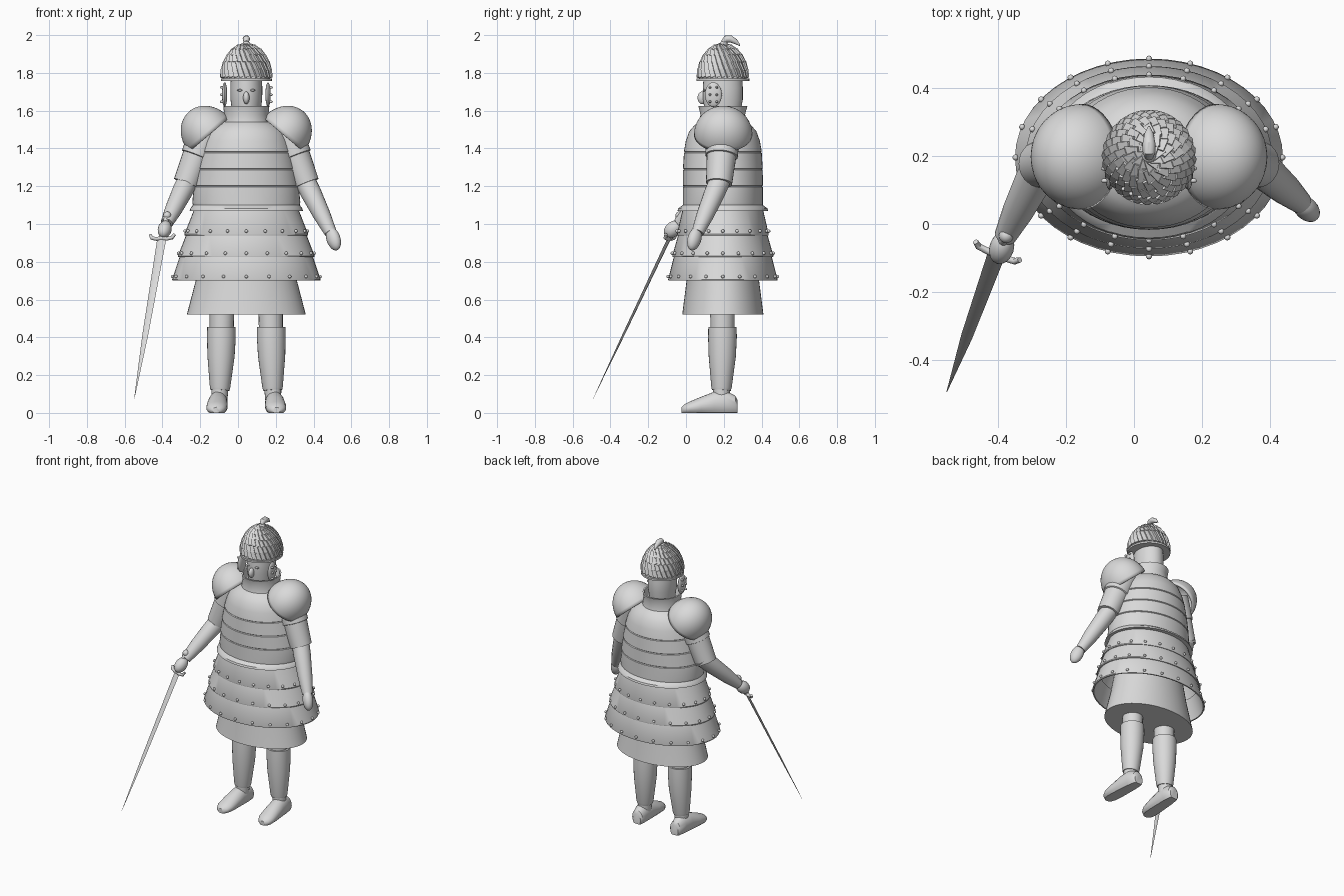
import bpy, bmesh, math
from mathutils import Vector, Matrix

if "Cube" in bpy.data.objects:
    bpy.data.objects.remove(bpy.data.objects["Cube"])

CX, CY = 0.044, 0.195          # body axis
GREY = bpy.data.materials.new("iron_grey")
GREY.diffuse_color = (0.7, 0.7, 0.7, 1)
GREY.use_nodes = True
GREY.node_tree.nodes["Principled BSDF"].inputs["Base Color"].default_value = GREY.diffuse_color
Z = Vector((0, 0, 1))


def finish(name, bm, angle=35):
    bmesh.ops.recalc_face_normals(bm, faces=bm.faces)
    mesh = bpy.data.meshes.new(name)
    bm.to_mesh(mesh)
    bm.free()
    mesh.materials.append(GREY)
    ob = bpy.data.objects.new(name, mesh)
    bpy.context.collection.objects.link(ob)
    bpy.ops.object.select_all(action='DESELECT')
    ob.select_set(True)
    bpy.context.view_layer.objects.active = ob
    bpy.ops.object.shade_smooth_by_angle(angle=math.radians(angle))
    return ob


def skin(name, rings, closed=False, caps=True):
    """Bridge equal-length rings of points; closed joins last ring to first."""
    bm = bmesh.new()
    vs = [[bm.verts.new(p) for p in r] for r in rings]
    n = len(vs[0])
    pairs = list(zip(vs, vs[1:])) + ([(vs[-1], vs[0])] if closed else [])
    for a, b in pairs:
        for i in range(n):
            j = (i + 1) % n
            bm.faces.new((a[i], a[j], b[j], b[i]))
    if caps and not closed:
        bm.faces.new(vs[0])
        bm.faces.new(vs[-1])
    return finish(name, bm)


def lathe(name, profile, seg=48, **kw):
    """Elliptical rings (z, rx, ry) around the body axis."""
    ang = [2 * math.pi * i / seg for i in range(seg)]
    return skin(name, [[(CX + rx * math.cos(a), CY + ry * math.sin(a), z) for a in ang]
                       for z, rx, ry in profile], **kw)


def tube(name, pts, radii, seg=20):
    """Round sweep along points."""
    pts = [Vector(p) for p in pts]
    rings = []
    for i, (p, r) in enumerate(zip(pts, radii)):
        d = pts[min(i + 1, len(pts) - 1)] - pts[max(i - 1, 0)]
        q = Z.rotation_difference(d)
        rings.append([p + q @ Vector((r * math.cos(t), r * math.sin(t), 0))
                      for t in (2 * math.pi * k / seg for k in range(seg))])
    return skin(name, rings)


def balls(name, mats, u=20, v=12):
    bm = bmesh.new()
    for m in mats:
        bmesh.ops.create_uvsphere(bm, u_segments=u, v_segments=v, radius=1, matrix=m)
    return finish(name, bm)


def ell(p, r, rot=None):
    return Matrix.Translation(p) @ (rot or Matrix()) @ Matrix.Diagonal((*r, 1))


def lerp(a, b, t):
    return Vector(a).lerp(Vector(b), t)


# Torso armour with rolled hem, shallow seams and standing collar
torso = [(1.07, .28, .22), (1.07, .30, .24), (1.083, .296, .236), (1.10, .283, .212),
         (1.115, .286, .212)]
for z, rx, ry in ((1.2, .278, .212), (1.29, .264, .211), (1.38, .245, .206)):
    torso += [(z - .004, rx, ry), (z, rx - .005, ry - .005), (z + .004, rx, ry)]
torso += [(1.44, .228, .196), (1.49, .205, .178), (1.525, .165, .148), (1.54, .125, .125),
          (1.58, .117, .118), (1.625, .122, .13), (1.625, .112, .12), (1.56, .10, .105)]
lathe("torso_armor", torso)

# Flared skirt of three overlapping bands with rows of studs
bands = [(1.08, .94, .275, .212, .328, .243), (.95, .825, .316, .234, .362, .268),
         (.835, .70, .35, .257, .393, .29)]
studs = []
for k, (zt, zb, ax, ay, bx, by) in enumerate(bands):
    t = .010
    lathe(f"skirt_band_{k + 1}", [(zt, ax, ay), (zb + .006, bx, by), (zb, bx - .002, by - .002),
                                  (zb, bx - t, by - t), (zt, ax - t, ay - t)], closed=True)
    f = .84
    sx, sy, sz = ax + (bx - ax) * f, ay + (by - ay) * f, zt + (zb - zt) * f
    for i in range(20):
        a = math.tau * i / 20 + math.pi / 2
        studs.append(ell((CX + (sx + .005) * math.cos(a), CY + (sy + .005) * math.sin(a), sz),
                         (.009, .009, .009)))
balls("skirt_studs", studs, 10, 6)

# Cloth underskirt
lathe("underskirt", [(.52, .315, .215), (.70, .268, .192), (.9, .23, .17)])

# Head, face and helmet
lathe("head", [(1.52, .07, .085), (1.6, .076, .095), (1.66, .084, .106), (1.72, .085, .106),
               (1.8, .08, .10)], seg=32)
balls("nose", [ell((CX, .085, 1.668), (.017, .024, .033))])
balls("eyes", [ell((CX + s * .034, .096, 1.708), (.014, .008, .006)) for s in (-1, 1)])
R, H, BASE = .126, .178, 1.757
dome = [(BASE, .07, .07), (BASE, .135, .14), (BASE + .012, .135, .14)]
dome += [(BASE + .012 + H * math.sin(p), R * math.cos(p), R * math.cos(p))
         for p in (math.radians(d) for d in range(0, 90, 11))]
lathe("helmet", dome)

# Overlapping scale plates in rows around the helmet
bm = bmesh.new()
for row, (deg, count) in enumerate(((10, 28), (23, 28), (37, 26), (51, 22), (65, 16), (78, 10))):
    p = math.radians(deg)
    for i in range(count):
        a = math.tau * (i + .5 * (row % 2)) / count
        rad = Vector((math.cos(a), math.sin(a), 0))
        n = (rad * math.cos(p) / R + Z * math.sin(p) / H).normalized()
        t = Z.cross(rad)
        u = n.cross(t)
        c = Vector((CX, CY, BASE + .012)) + rad * R * math.cos(p) + Z * H * math.sin(p) + n * .003
        w = math.tau * R * math.cos(p) / count * 1.1
        frame = Matrix((t, u, n)).transposed().to_4x4()
        twist = Matrix.Rotation(.38, 4, 'Y') @ Matrix.Rotation(-.1, 4, 'X') @ Matrix.Rotation(.3, 4, 'Z')
        bmesh.ops.create_cube(bm, size=1, matrix=Matrix.Translation(c) @ frame @ twist
                              @ Matrix.Diagonal((w, .046, .009, 1)))
finish("helmet_scales", bm)

# Knob and curled plume
balls("helmet_knob", [ell((CX, .2, 1.952), (.021, .021, .017))])
tube("plume", [(CX, .2, 1.945), (CX, .2, 1.966), (CX, .212, 1.979), (CX, .235, 1.98),
               (CX, .262, 1.966), (CX, .286, 1.945)], [.010, .014, .019, .019, .014, .003])

# Ear guards with studs
balls("ear_guards", [ell((CX + s * .115, .145, 1.685), (.014, .045, .065)) for s in (-1, 1)])
balls("ear_guard_studs", [ell((CX + s * .129, .145 + dy, 1.685 + dz), (.012, .007, .007))
                          for s in (-1, 1) for dz in (-.038, 0, .038) for dy in (-.018, .018)], 10, 6)

for s, side in ((-1, "right"), (1, "left")):
    # Shoulder dome: half ellipsoid with a thin rim
    bm = bmesh.new()
    bmesh.ops.create_uvsphere(bm, u_segments=40, v_segments=24, radius=1)
    bmesh.ops.delete(bm, geom=[v for v in bm.verts if v.co.z < -.01], context='VERTS')
    tilt = Matrix.Rotation(s * math.radians(40.2), 4, 'Y')
    bm.transform(ell((CX + s * .197, .197, 1.472), (.14, .155, .163), tilt))
    pad = finish(f"{side}_shoulder_guard", bm)
    mod = pad.modifiers.new("thickness", 'SOLIDIFY')
    mod.thickness = .012

    # Two-tier sleeve
    sh, el = (CX + s * .205, .2, 1.50), (CX + s * .318, .175, 1.215)
    tube(f"{side}_sleeve", [el, lerp(el, sh, .5), lerp(el, sh, .51), sh], [.069, .078, .086, .09], 28)

    # Leg, shin guard and foot
    tube(f"{side}_leg", [(CX + s * .143, .188, .06), (CX + s * .14, .188, .13),
                         (CX + s * .13, .193, .46), (CX + s * .128, .193, .6)], [.042, .045, .064, .066])
    tube(f"{side}_shin_guard", [(CX + s * .140, .187, .12), (CX + s * .139, .188, .135),
                                (CX + s * .134, .192, .30), (CX + s * .132, .193, .40),
                                (CX + s * .132, .193, .455)], [.05, .054, .072, .076, .075], 28)
    rings = []
    for y, w, h in ((.272, .03, .07), (.262, .04, .09), (.21, .049, .118), (.15, .052, .112),
                    (.08, .056, .085), (.02, .054, .06), (-.01, .04, .045), (-.024, .018, .03)):
        cx = CX + s * (.145 + (.27 - y) * .05)
        rings.append([(cx + w * math.cos(a), y, max(0, h * (.42 + .58 * math.sin(a))))
                      for a in (math.tau * k / 24 for k in range(24))])
    skin(f"{side}_foot", rings)

# Forearms: one hanging free, one reaching forward to the sword
def forearm(side, elbow, wrist):
    tube(f"{side}_forearm", [wrist, lerp(wrist, elbow, .35), lerp(wrist, elbow, .8),
                             lerp(wrist, elbow, 1.15)], [.033, .046, .055, .056])


forearm("left", (CX + .315, .175, 1.22), (.49, .062, .955))
d = Vector((.11, -.10, -.32)).to_track_quat('Z', 'X').to_matrix().to_4x4()
balls("left_hand", [ell((.505, .045, .922), (.04, .033, .066), d)])
forearm("right", (CX - .315, .175, 1.22), (-.377, -.035, 1.005))
d = Vector((-.03, -.10, -.09)).to_track_quat('Z', 'X').to_matrix().to_4x4()
balls("right_hand", [ell((-.388, -.07, .972), (.04, .036, .054), d)])

# Sword: pommel, grip, curved guard and tapering blade
pommel, hilt, tip = Vector((-.375, -.035, 1.045)), Vector((-.403, -.088, .925)), Vector((-.549, -.492, .075))
balls("sword_pommel", [ell(pommel, (.021, .021, .021))])
tube("sword_grip", [hilt, pommel], [.016, .014])
g = Vector((.92, -.39, 0)).normalized()
d = (tip - hilt).normalized()
g = (g - d * g.dot(d)).normalized()
n = d.cross(g)
tube("sword_guard", [hilt + g * x + d * off for x, off in
                     ((-.07, -.022), (-.058, -.002), (-.03, .004), (0, 0), (.03, .004), (.058, -.002),
                      (.07, -.022))], [.008, .010, .010, .013, .010, .010, .008], 12)
skin("sword_blade", [[p + g * w, p + n * w * .3, p - g * w, p - n * w * .3]
                     for p, w in ((hilt, .026), (lerp(hilt, tip, .6), .017), (tip, .001))])
